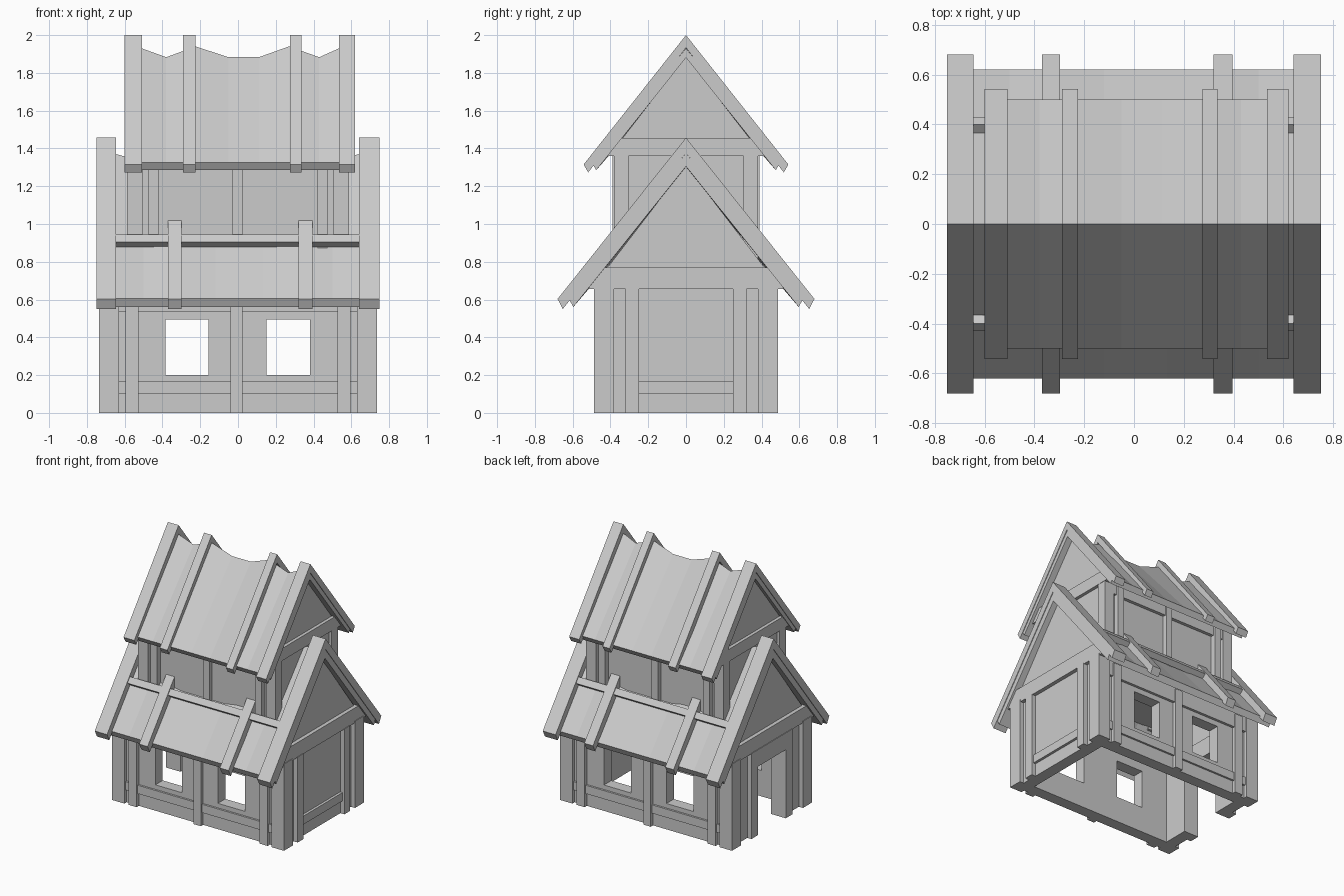
import bpy, bmesh

if "Cube" in bpy.data.objects:
    bpy.data.objects.remove(bpy.data.objects["Cube"])


def loft(name, sections):
    """Solid skinned through (x, [(y, z), ...]) sections."""
    bm = bmesh.new()
    rings = [[bm.verts.new((x, y, z)) for y, z in pts] for x, pts in sections]
    n = len(rings[0])
    for a, b in zip(rings, rings[1:]):
        for i in range(n):
            j = (i + 1) % n
            bm.faces.new((a[i], a[j], b[j], b[i]))
    bm.faces.new(rings[0])
    bm.faces.new(rings[-1])
    bmesh.ops.recalc_face_normals(bm, faces=bm.faces[:])
    me = bpy.data.meshes.new(name)
    bm.to_mesh(me)
    bm.free()
    ob = bpy.data.objects.new(name, me)
    bpy.context.collection.objects.link(ob)
    return ob


def prism(name, pts, x0, x1):
    return loft(name, [(x0, pts), (x1, pts)])


def box(name, x0, x1, y0, y1, z0, z1):
    return prism(name, [(y0, z0), (y1, z0), (y1, z1), (y0, z1)], x0, x1)


def box_y(name, x0, x1, y0, y1, z0, z1):
    """Box and its mirror on the other side of y = 0."""
    box(name + "_front", x0, x1, -y1, -y0, z0, z1)
    box(name + "_back", x0, x1, y0, y1, z0, z1)


def box_xy(name, x0, x1, y0, y1, z0, z1):
    """Box in all four quadrants."""
    box_y(name + "_right", x0, x1, y0, y1, z0, z1)
    box_y(name + "_left", -x1, -x0, y0, y1, z0, z1)


def chevron(ridge, eave, lip, thick):
    (ey, ez), (ly, lz) = eave, lip
    return [(-ey, ez), (0, ridge), (ey, ez), (ly, lz), (0, ridge - thick), (-ly, lz)]


# Lower front and back walls with two window openings each
box_y("lower_wall_sill", -.70, .70, .37, .46, 0, .20)
box_y("lower_wall_head", -.70, .70, .37, .46, .495, .66)
for i, (a, b) in enumerate([(-.70, -.385), (-.155, .15), (.38, .70)]):
    box_y(f"lower_wall_pier_{i}", a, b, .37, .46, .20, .495)

# Lower side walls, left one with a doorway
box("lower_wall_right", .61, .70, -.46, .46, 0, .66)
box_y("lower_wall_left", -.70, -.61, .17, .46, 0, .66)
box("door_head", -.70, -.61, -.17, .17, .52, .66)

# Lower timber frame
box_xy("lower_corner_post", .63, .735, .38, .488, 0, .67)
box_xy("lower_front_post", .526, .595, .45, .488, 0, .64)
box_y("lower_middle_post", -.04, .024, .45, .488, 0, .64)
box_y("lower_base_rail", -.64, .64, .45, .475, .10, .165)
box_y("lower_top_plate", -.64, .64, .45, .48, .535, .65)
box_y("right_side_post", .69, .735, .25, .32, 0, .66)
box("right_side_rail", .69, .72, -.26, .26, .10, .165)
box_y("door_post", -.735, -.69, .17, .25, 0, .66)
box("door_lintel", -.735, -.69, -.17, .17, .53, .66)

# Upper storey walls and timber frame
box("upper_wall", -.555, .555, -.35, .35, .86, 1.40)
box_xy("upper_corner_post", .505, .588, .305, .38, .80, 1.37)
box_xy("upper_front_post", .42, .475, .34, .39, .84, 1.37)
box_y("upper_middle_post", -.03, .024, .34, .385, .84, 1.37)
box_y("upper_top_plate", -.52, .52, .34, .375, 1.29, 1.37)
for s, side in ((1, "right"), (-1, "left")):
    box(f"upper_side_wall_{side}", *sorted((s * .54, s * .565)), -.34, .34, .80, 1.40)

# Gable ends: recessed triangle and tie beam
for s, side in ((1, "right"), (-1, "left")):
    prism(f"lower_gable_{side}", [(-.50, .66), (.50, .66), (0, 1.31)],
          *sorted((s * .62, s * .70)))
    prism(f"lower_tie_beam_{side}", [(-.52, .655), (.52, .655), (.435, .77), (-.435, .77)],
          *sorted((s * .65, s * .73)))
    prism(f"upper_gable_{side}", [(-.41, 1.36), (.41, 1.36), (0, 1.885)],
          *sorted((s * .50, s * .565)))
    prism(f"upper_tie_beam_{side}", [(-.42, 1.36), (.42, 1.36), (.345, 1.455), (-.345, 1.455)],
          *sorted((s * .52, s * .59)))

# Roof coverings that sag between the rafters
low = [(-.745, 1.375), (-.645, 1.37), (-.50, 1.33), (-.335, 1.375), (-.12, 1.335),
       (.13, 1.335), (.36, 1.375), (.50, 1.33), (.64, 1.37), (.745, 1.375)]
loft("lower_roof", [(x, chevron(r, (.62, .605), (.597, .56), .07)) for x, r in low])
high = [(-.595, 1.93), (-.51, 1.93), (-.38, 1.883), (-.225, 1.94), (-.05, 1.883),
        (.11, 1.883), (.27, 1.94), (.43, 1.883), (.535, 1.93), (.615, 1.93)]
loft("upper_roof", [(x, chevron(r, (.50, 1.325), (.475, 1.285), .05)) for x, r in high])

# Barge beams and rafters lying on the roofs
low_beam = chevron(1.457, (.68, .603), (.652, .55), .081)
for i, (a, b) in enumerate([(-.75, -.645), (-.37, -.298), (.32, .395), (.64, .75)]):
    prism(f"lower_rafter_{i}", low_beam, a, b)
high_beam = chevron(2.0, (.542, 1.315), (.518, 1.273), .067)
for i, (a, b) in enumerate([(-.60, -.508), (-.29, -.225), (.275, .335), (.535, .62)]):
    prism(f"upper_rafter_{i}", high_beam, a, b)

# Battens along the top of the lower roof slopes
for s, side in ((-1, "front"), (1, "back")):
    prism(f"roof_batten_{side}",
          [(s * .43, .905), (s * .40, .945), (s * .365, .917), (s * .395, .877)], -.645, .64)
